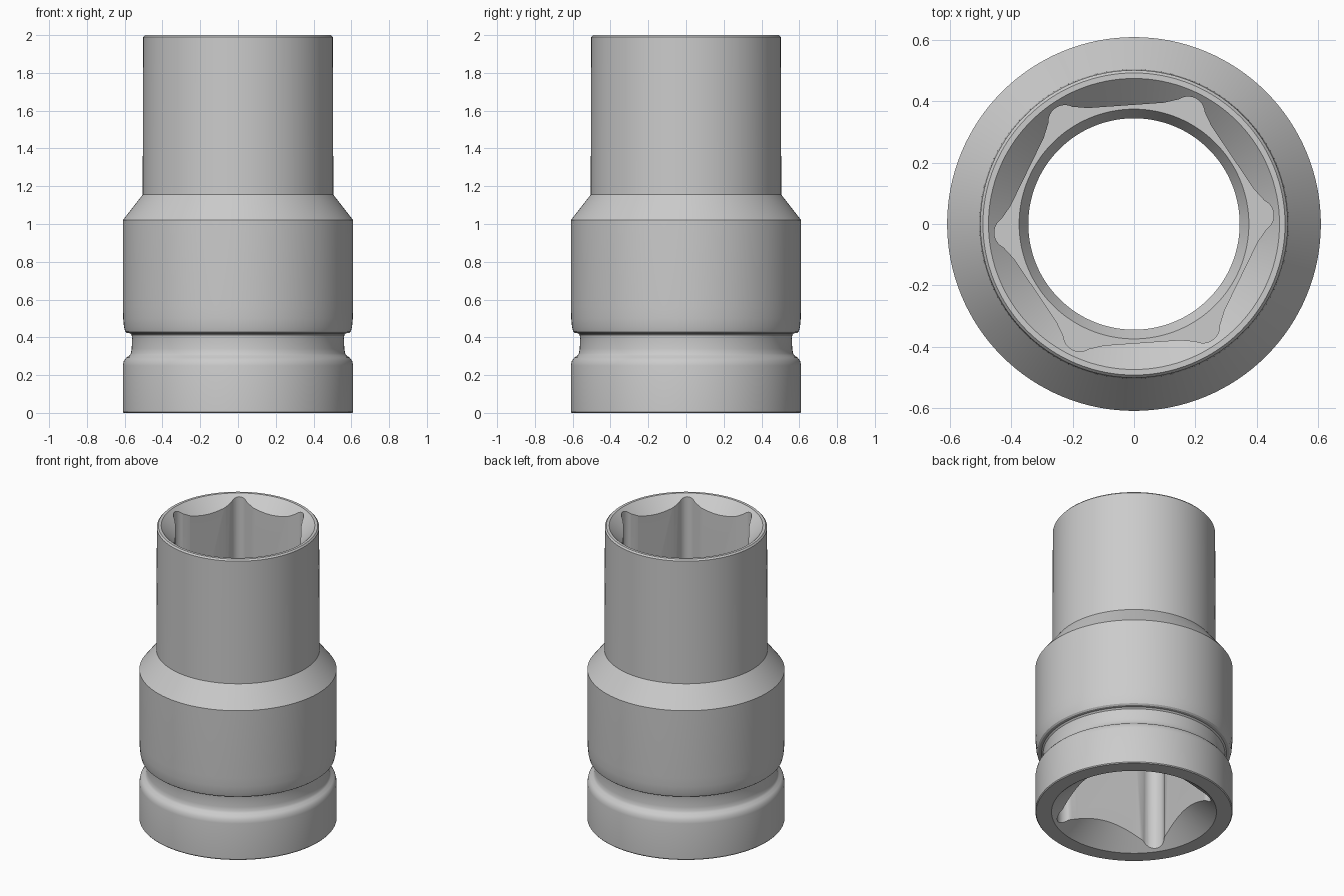
import bpy, bmesh
from math import sin, cos, tan, pi, radians

if "Cube" in bpy.data.objects:
    bpy.data.objects.remove(bpy.data.objects["Cube"])


def make_object(name, bm):
    bmesh.ops.recalc_face_normals(bm, faces=bm.faces)
    mesh = bpy.data.meshes.new(name)
    bm.to_mesh(mesh)
    bm.free()
    obj = bpy.data.objects.new(name, mesh)
    bpy.context.collection.objects.link(obj)
    return obj


def lathe(name, profile, steps=128):
    """Revolve a closed (radius, z) profile around z."""
    bm = bmesh.new()
    rings = [[bm.verts.new((r * cos(2 * pi * i / steps), r * sin(2 * pi * i / steps), z))
              for r, z in profile] for i in range(steps)]
    n = len(profile)
    for i in range(steps):
        a, b = rings[i], rings[(i + 1) % steps]
        for j in range(n):
            k = (j + 1) % n
            bm.faces.new((a[j], b[j], b[k], a[k]))
    return make_object(name, bm)


def lobed_prism(name, sides, apothem, centre, radius, blend, start, z0, z1):
    """Polygon prism with a rounded relief lobe at each corner."""
    half = pi / sides
    flat = apothem * tan(half) - blend
    outline = []
    for s in range(sides):
        a = start + 2 * half * s
        # end of the flat before the corner
        n = a - half
        outline.append((apothem * cos(n) - flat * sin(n), apothem * sin(n) + flat * cos(n)))
        for i in range(13):
            t = a + (half + radians(30)) * (i - 6) / 6
            outline.append((centre * cos(a) + radius * cos(t), centre * sin(a) + radius * sin(t)))
        # start of the flat after the corner
        n = a + half
        outline.append((apothem * cos(n) + flat * sin(n), apothem * sin(n) - flat * cos(n)))
    bm = bmesh.new()
    low = [bm.verts.new((x, y, z0)) for x, y in outline]
    high = [bm.verts.new((x, y, z1)) for x, y in outline]
    bm.faces.new(low)
    bm.faces.new(high)
    for i in range(len(low)):
        k = (i + 1) % len(low)
        bm.faces.new((low[i], low[k], high[k], high[i]))
    return make_object(name, bm)


# Body: stepped outside with a retaining groove, chamfered bore inside
body = lathe("socket_body", [
    (0.605, 0.0), (0.61, 0.006), (0.61, 0.25), (0.605, 0.275), (0.592, 0.292),
    (0.575, 0.303), (0.567, 0.315), (0.563, 0.34), (0.561, 0.395), (0.563, 0.412),
    (0.572, 0.421), (0.589, 0.424), (0.598, 0.432), (0.604, 0.455), (0.608, 0.50), (0.61, 0.56),
    (0.61, 1.02), (0.505, 1.155), (0.502, 1.99), (0.493, 2.0), (0.475, 2.0),
    (0.375, 1.905), (0.375, 1.0), (0.345, 0.95), (0.345, 0.13), (0.51, 0.0)])

# Hexagonal nut recess at the top, square drive recess at the bottom
hex_cutter = lobed_prism("hex_cutter", 6, 0.388, 0.403, 0.054, 0.10, radians(4), 1.0, 2.2)
square_cutter = lobed_prism("square_cutter", 4, 0.36, 0.422, 0.07, 0.15, radians(34), -0.2, 0.72)

bpy.context.view_layer.objects.active = body
for cutter in (hex_cutter, square_cutter):
    mod = body.modifiers.new("cut", 'BOOLEAN')
    mod.operation = 'DIFFERENCE'
    mod.solver = 'EXACT'
    mod.object = cutter
    bpy.ops.object.modifier_apply(modifier=mod.name)
    bpy.data.objects.remove(cutter)

bpy.ops.object.select_all(action='DESELECT')
body.select_set(True)
bpy.ops.object.shade_smooth_by_angle(angle=radians(30))
